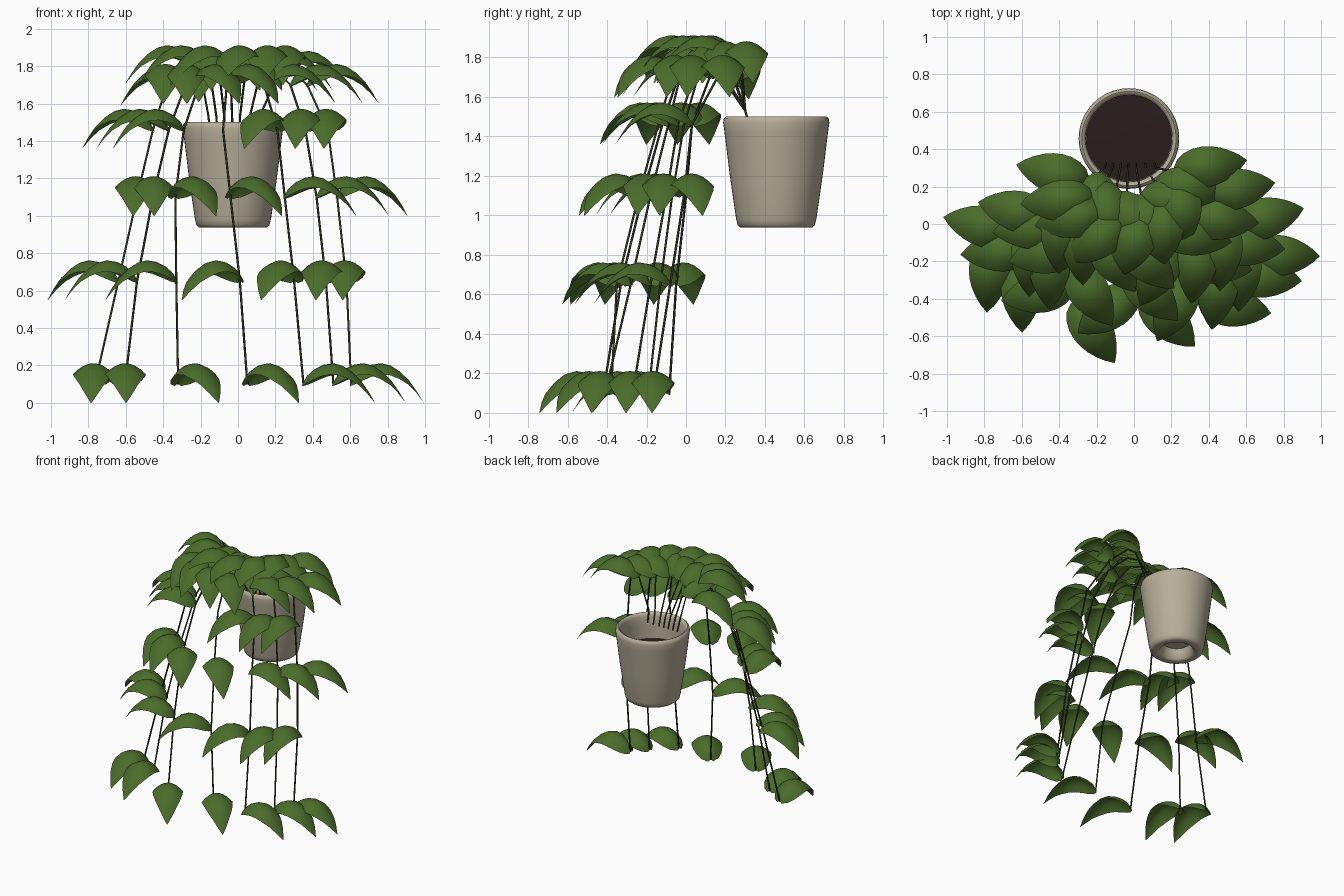
import bpy, bmesh, math
from mathutils import Vector, Matrix

if "Cube" in bpy.data.objects:
    bpy.data.objects.remove(bpy.data.objects["Cube"])


def material(name, rgb):
    m = bpy.data.materials.new(name)
    m.diffuse_color = (*rgb, 1)
    m.use_nodes = True
    m.node_tree.nodes["Principled BSDF"].inputs["Base Color"].default_value = m.diffuse_color
    return m


LEAF = material("leaf green", (0.07, 0.15, 0.024))
STEM = material("stem dark olive", (0.03, 0.035, 0.012))
POT = material("pot beige", (0.48, 0.43, 0.325))
SOIL = material("soil dark brown", (0.021, 0.012, 0.012))


def finish(name, bm, mat, loc=(0, 0, 0)):
    me = bpy.data.meshes.new(name)
    bm.to_mesh(me)
    bm.free()
    ob = bpy.data.objects.new(name, me)
    bpy.context.collection.objects.link(ob)
    ob.location = loc
    me.materials.append(mat)
    bpy.ops.object.select_all(action='DESELECT')
    ob.select_set(True)
    bpy.context.view_layer.objects.active = ob
    bpy.ops.object.shade_smooth_by_angle(angle=math.radians(50))
    return ob


def lathe(name, profile, mat, centre, sides=48):
    """Spin a (radius, z) profile around a vertical axis."""
    bm = bmesh.new()
    rings = []
    for r, z in profile:
        if r == 0:
            rings.append([bm.verts.new((0, 0, z))] * sides)
        else:
            rings.append([bm.verts.new((r * math.cos(2 * math.pi * i / sides),
                                        r * math.sin(2 * math.pi * i / sides), z))
                          for i in range(sides)])
    for a, b in zip(rings, rings[1:]):
        for i in range(sides):
            j = (i + 1) % sides
            bm.faces.new(list(dict.fromkeys((a[i], a[j], b[j], b[i]))))
    bmesh.ops.recalc_face_normals(bm, faces=bm.faces)
    return finish(name, bm, mat, centre)


# Pot with rounded lip, hollow inside and recessed foot
POT_XY = (-0.027, 0.457, 0)
lathe("pot", [(0, 1.02), (0.10, 1.02), (0.11, 0.99), (0.125, 0.945), (0.14, 0.938),
              (0.18, 0.938), (0.195, 0.95), (0.203, 0.98), (0.235, 1.20), (0.262, 1.42),
              (0.269, 1.47), (0.265, 1.492), (0.252, 1.502), (0.24, 1.497),
              (0.232, 1.475), (0.229, 1.42), (0.227, 1.25), (0, 1.25)], POT, POT_XY)

# Soil disc
lathe("soil", [(0, 1.305), (0.15, 1.302), (0.2275, 1.30)], SOIL, POT_XY)

# Leaf rows: distance from stem, midrib height, half width, sideways droop
ROWS = [(-0.005, 0.0, 0.02, 0.01), (0.02, 0.045, 0.062, 0.045), (0.06, 0.08, 0.09, 0.06),
        (0.11, 0.104, 0.106, 0.063), (0.16, 0.112, 0.110, 0.060), (0.21, 0.10, 0.104, 0.052),
        (0.26, 0.068, 0.089, 0.040), (0.31, 0.02, 0.064, 0.024),
        (0.35, -0.037, 0.037, 0.010), (0.388, -0.10, 0.002, 0.0)]
COLS = 8


def add_leaf(bm, base, angle):
    """One arched, drooping leaf pointing along the given compass angle."""
    m = Matrix.Translation(base) @ Matrix.Rotation(math.radians(angle), 4, 'Z')
    grid = []
    for s, z, w, d in ROWS:
        row = []
        for i in range(COLS + 1):
            u = 2 * i / COLS - 1
            row.append(bm.verts.new(m @ Vector((s, u * w, z - d * u * u))))
        grid.append(row)
    for a, b in zip(grid, grid[1:]):
        for i in range(COLS):
            bm.faces.new((a[i], b[i], b[i + 1], a[i + 1]))


# Each vine: pot start x, then (x, y) at each node level; leaf angles alternate
LEVELS = [1.77, 1.80, 1.70, 1.46, 1.10, 0.65, 0.10]
VINES = [
    (-0.15, [(-0.19, 0.27), (-0.25, 0.23), (-0.38, 0.12), (-0.455, 0.03), (-0.54, 0.0), (-0.64, -0.05), (-0.765, -0.085)], (-93, 167)),
    (-0.11, [(-0.15, 0.22), (-0.22, 0.14), (-0.28, 0.06), (-0.37, -0.01), (-0.455, -0.07), (-0.54, -0.13), (-0.605, -0.19)], (-89, 185)),
    (-0.07, [(-0.10, 0.16), (-0.15, 0.07), (-0.21, -0.04), (-0.29, -0.12), (-0.335, -0.22), (-0.33, -0.33), (-0.32, -0.42)], (-56, 192)),
    (-0.03, [(-0.04, 0.13), (-0.05, 0.03), (-0.06, -0.07), (-0.08, -0.14), (-0.04, -0.24), (0.01, -0.35), (0.05, -0.38)], (-45, 217)),
    (0.01, [(0.04, 0.15), (0.08, 0.06), (0.14, -0.03), (0.21, -0.09), (0.25, -0.18), (0.30, -0.28), (0.35, -0.41)], (-10, 243)),
    (0.06, [(0.12, 0.21), (0.18, 0.14), (0.28, 0.04), (0.36, -0.04), (0.42, -0.10), (0.47, -0.18), (0.51, -0.27)], (-5, 262)),
    (0.11, [(0.22, 0.28), (0.26, 0.24), (0.37, 0.16), (0.48, 0.03), (0.53, -0.01), (0.58, -0.08), (0.605, -0.165)], (9, 267)),
]

for n, (x0, nodes, angles) in enumerate(VINES, 1):
    points = [Vector((x0, 0.325, 1.44)), Vector((x0 * 1.05, 0.30, 1.53))]
    bm = bmesh.new()
    for k, ((x, y), z) in enumerate(zip(nodes, LEVELS)):
        if n == 1 and k < 2:        # outer left vine leaves the pot lower
            z -= 0.06 + 0.05 * k
        node = Vector((x, y, z))
        points.append(node)
        angle = angles[k % 2]
        if n == 7 and k == 6:
            angle = -1
        elif n == 7 and k == 4:
            angle = 14
        if not (n == 4 and k == 3):  # one bare node in front of the pot
            add_leaf(bm, node, angle)
    finish(f"leaves_{n}", bm, LEAF)

    # Thin trailing stem through the nodes
    cu = bpy.data.curves.new(f"stem_{n}", 'CURVE')
    cu.dimensions = '3D'
    cu.bevel_depth = 0.006
    cu.bevel_resolution = 1
    cu.use_fill_caps = True
    sp = cu.splines.new('POLY')
    sp.points.add(len(points) - 1)
    for p, co in zip(sp.points, points):
        p.co = (*co, 1)
    cu.materials.append(STEM)
    bpy.context.collection.objects.link(bpy.data.objects.new(f"stem_{n}", cu))
